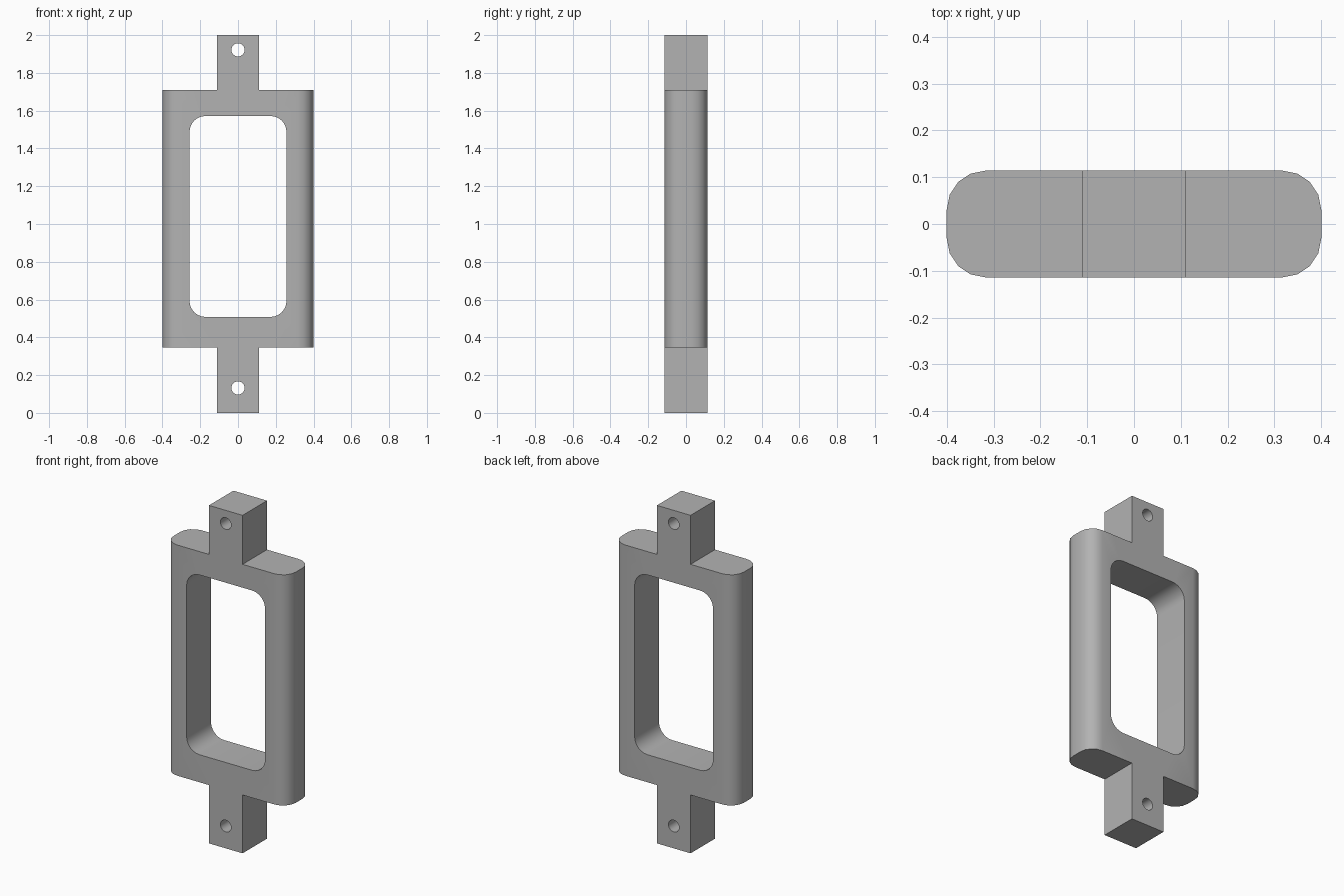
import bpy, bmesh, math
from mathutils import Vector

cube = bpy.data.objects.get("Cube")
if cube:
    bpy.data.objects.remove(cube, do_unlink=True)

HEIGHT, HALF_W, HALF_D, TAB = 2.0, 0.4, 0.114, 0.11
BODY_LOW, BODY_HIGH = 0.345, 1.71

grey = bpy.data.materials.new("plain grey")
grey.use_nodes = True
colour = (0.45, 0.45, 0.45, 1)
grey.diffuse_color = colour
grey.node_tree.nodes["Principled BSDF"].inputs["Base Color"].default_value = colour


def rounded_rect(half_u, half_v, radius, steps, centre_v=0):
    """Outline of a rectangle with rounded corners."""
    points = []
    for i, (su, sv) in enumerate([(1, 1), (-1, 1), (-1, -1), (1, -1)]):
        for k in range(steps + 1):
            a = math.pi / 2 * (i + k / steps)
            points.append((su * (half_u - radius) + radius * math.cos(a),
                           centre_v + sv * (half_v - radius) + radius * math.sin(a)))
    return points


def prism(name, outline, place, depth):
    """Extrude a 2D outline; place maps (u, v) to 3D."""
    bm = bmesh.new()
    face = bm.faces.new([bm.verts.new(place(u, v)) for u, v in outline])
    moved = bmesh.ops.extrude_face_region(bm, geom=[face])["geom"]
    bmesh.ops.translate(bm, vec=Vector(depth),
                        verts=[g for g in moved if isinstance(g, bmesh.types.BMVert)])
    bmesh.ops.recalc_face_normals(bm, faces=bm.faces)
    mesh = bpy.data.meshes.new(name)
    bm.to_mesh(mesh)
    bm.free()
    mesh.materials.append(grey)
    obj = bpy.data.objects.new(name, mesh)
    bpy.context.collection.objects.link(obj)
    return obj


def through_cutter(name, outline):
    return prism(name, outline, lambda u, v: (u, -0.5, v), (0, 1, 0))


# Full-height bar with rounded vertical edges
frame = prism("frame_with_tabs", rounded_rect(HALF_W, HALF_D, 0.083, 4),
              lambda u, v: (u, v, 0), (0, 0, HEIGHT))

# Central window
cutters = [through_cutter("window_cutter",
                          rounded_rect(0.257, 0.532, 0.085, 6, 1.04))]

# Pin holes in the two tabs
for z in (0.132, 1.922):
    ring = [(0.035 * math.cos(math.tau * i / 24), z + 0.035 * math.sin(math.tau * i / 24))
            for i in range(24)]
    cutters.append(through_cutter("pin_hole_cutter", ring))

# Corner blocks removed to leave the narrow tabs
for side in (-1, 1):
    for low, high in ((-1, BODY_LOW), (BODY_HIGH, 3)):
        a, b = side * TAB, side
        cutters.append(through_cutter("shoulder_cutter",
                                      [(a, low), (b, low), (b, high), (a, high)]))

bpy.context.view_layer.objects.active = frame
for cutter in cutters:
    cutter.hide_render = True
    mod = frame.modifiers.new("cut", "BOOLEAN")
    mod.operation, mod.solver, mod.object = "DIFFERENCE", "EXACT", cutter
    bpy.ops.object.modifier_apply(modifier=mod.name)
for cutter in cutters:
    bpy.data.objects.remove(cutter, do_unlink=True)

# Smooth curved walls, sharp corners
bpy.ops.object.select_all(action="DESELECT")
frame.select_set(True)
bpy.ops.object.shade_smooth_by_angle(angle=math.radians(30))
